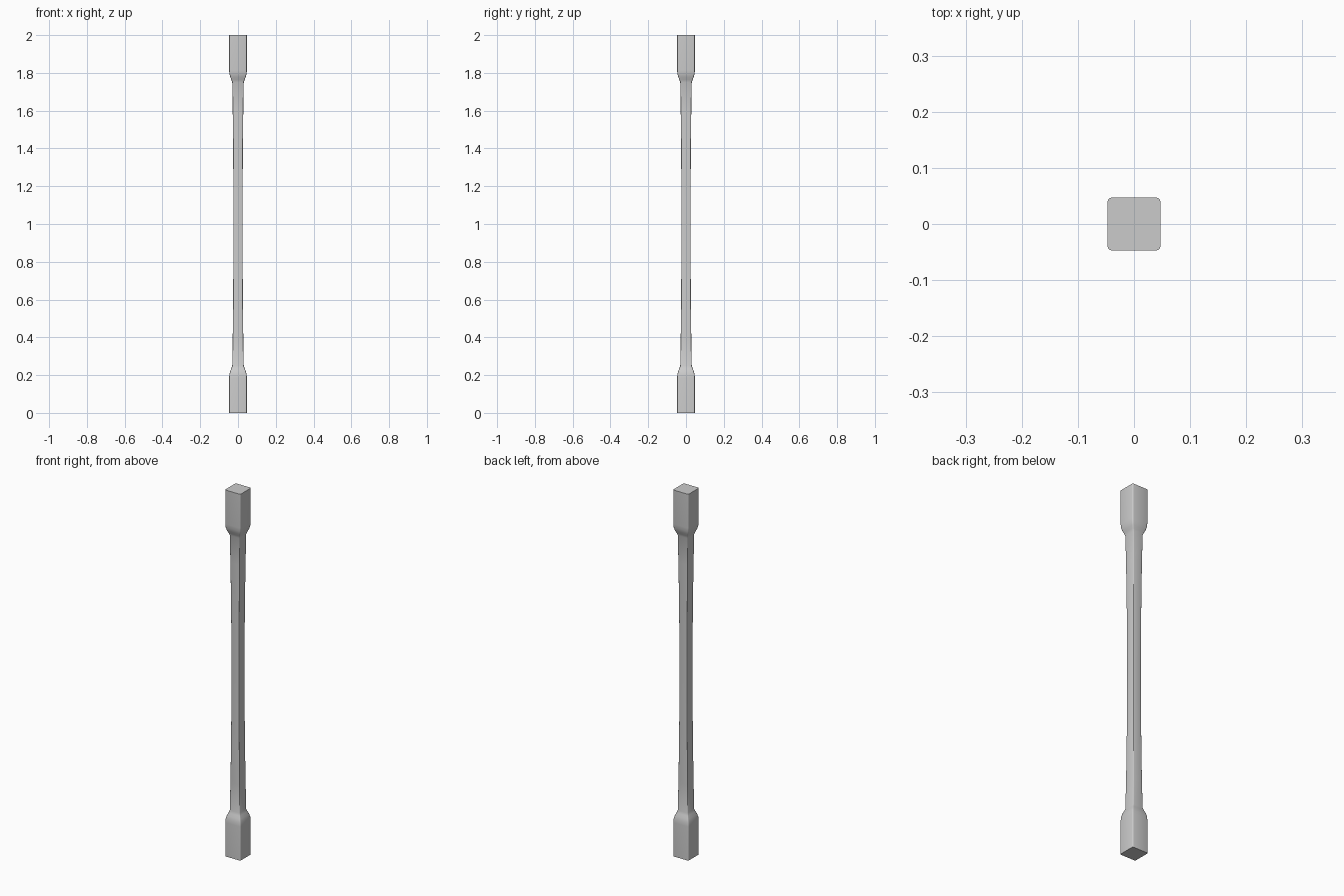
import bpy, bmesh
from math import cos, sin, pi

if "Cube" in bpy.data.objects:
    bpy.data.objects.remove(bpy.data.objects["Cube"])

# Lower half of the post profile: (height, half width)
half = [(0.0, 0.047), (0.185, 0.047), (0.205, 0.0455), (0.222, 0.041),
        (0.236, 0.035), (0.25, 0.0305), (0.40, 0.028), (0.57, 0.0262),
        (0.78, 0.0246), (1.0, 0.024)]
profile = half + [(2 - z, w) for z, w in reversed(half[:-1])]


def section(bm, z, w, steps=3):
    """Square ring with small rounded corners."""
    r = w * 0.14
    ring = []
    for q, (sx, sy) in enumerate([(1, 1), (-1, 1), (-1, -1), (1, -1)]):
        for i in range(steps + 1):
            a = (q + i / steps) * pi / 2
            ring.append(bm.verts.new((sx * (w - r) + r * cos(a),
                                      sy * (w - r) + r * sin(a), z)))
    return ring


# Square post, waisted between two thick end blocks
bm = bmesh.new()
rings = [section(bm, z, w) for z, w in profile]
n = len(rings[0])
for a, b in zip(rings, rings[1:]):
    for i in range(n):
        j = (i + 1) % n
        bm.faces.new((a[i], a[j], b[j], b[i]))
bm.faces.new(list(reversed(rings[0])))
bm.faces.new(rings[-1])
bmesh.ops.recalc_face_normals(bm, faces=bm.faces)

mesh = bpy.data.meshes.new("waisted_post")
bm.to_mesh(mesh)
bm.free()
post = bpy.data.objects.new("waisted_post", mesh)
bpy.context.collection.objects.link(post)
bpy.context.view_layer.objects.active = post
post.select_set(True)
bpy.ops.object.shade_smooth_by_angle(angle=0.6)
